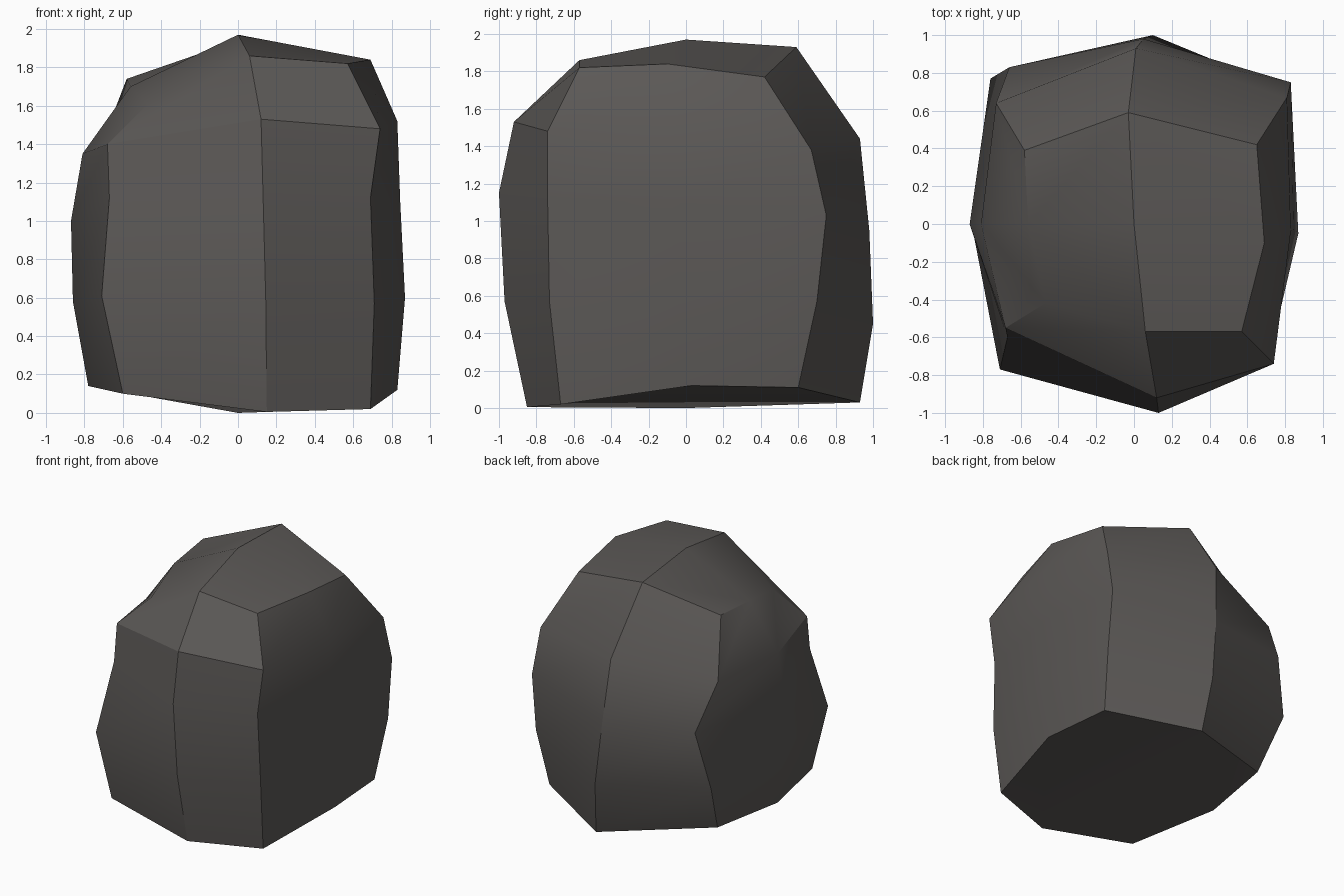
import bpy, bmesh

if "Cube" in bpy.data.objects:
    bpy.data.objects.remove(bpy.data.objects["Cube"])

# Eight vertical ridges round the boulder, each a profile from foot to shoulder
RIDGES = [
    [(.15, -.85, .005), (.145, -.97, .57), (.13, -1, 1.15), (.12, -.92, 1.53), (.06, -.57, 1.86)],  # front
    [(.69, -.67, .02), (.71, -.73, .57), (.69, -.74, 1.12), (.74, -.74, 1.48), (.57, -.57, 1.82)],  # front right
    [(.83, .03, .12), (.87, -.05, .6), (.845, -.03, 1.1), (.83, -.04, 1.52), (.69, -.1, 1.84)],  # right
    [(.78, .6, .11), (.83, .7, .57), (.83, .75, 1.03), (.81, .67, 1.38), (.65, .42, 1.77)],  # back right
    [(.14, .93, .03), (.1, 1, .45), (.05, .98, .95), (.01, .93, 1.44), (-.03, .59, 1.93)],  # back
    [(-.68, .575, .15), (-.76, .77, .55), (-.66, .83, .99), (-.73, .64, 1.35), (-.58, .39, 1.74)],  # back left
    [(-.78, -.04, .14), (-.86, 0, .58), (-.87, 0, 1), (-.81, 0, 1.35), (-.56, 0, 1.7)],  # left
    [(-.6, -.73, .1), (-.71, -.77, .61), (-.67, -.6, 1.12), (-.68, -.55, 1.4), (-.47, -.42, 1.61)],  # front left
]

stone = bpy.data.materials.new("dark_grey_stone")
stone.diffuse_color = (.105, .098, .093, 1)
stone.use_nodes = True
stone.node_tree.nodes["Principled BSDF"].inputs["Base Color"].default_value = stone.diffuse_color

bm = bmesh.new()
cols = [[bm.verts.new(p) for p in ridge] for ridge in RIDGES]
apex, base = bm.verts.new((0, 0, 1.97)), bm.verts.new((0, 0, 0))

# Side faces between neighbouring ridges
for i, a in enumerate(cols):
    b = cols[(i + 1) % 8]
    for k in range(4):
        bm.faces.new((a[k], b[k], b[k + 1], a[k + 1]))

# Four quads close the crown and four the underside
for i in range(0, 8, 2):
    a, b, c = cols[i], cols[i + 1], cols[(i + 2) % 8]
    bm.faces.new((a[-1], b[-1], c[-1], apex))
    bm.faces.new((c[0], b[0], a[0], base))

bmesh.ops.recalc_face_normals(bm, faces=bm.faces)
mesh = bpy.data.meshes.new("boulder")
bm.to_mesh(mesh)
bm.free()
mesh.materials.append(stone)
boulder = bpy.data.objects.new("boulder", mesh)
bpy.context.collection.objects.link(boulder)

# Soft shading with crisp ridges
bpy.context.view_layer.objects.active = boulder
boulder.select_set(True)
bpy.ops.object.shade_smooth_by_angle(angle=.52)
